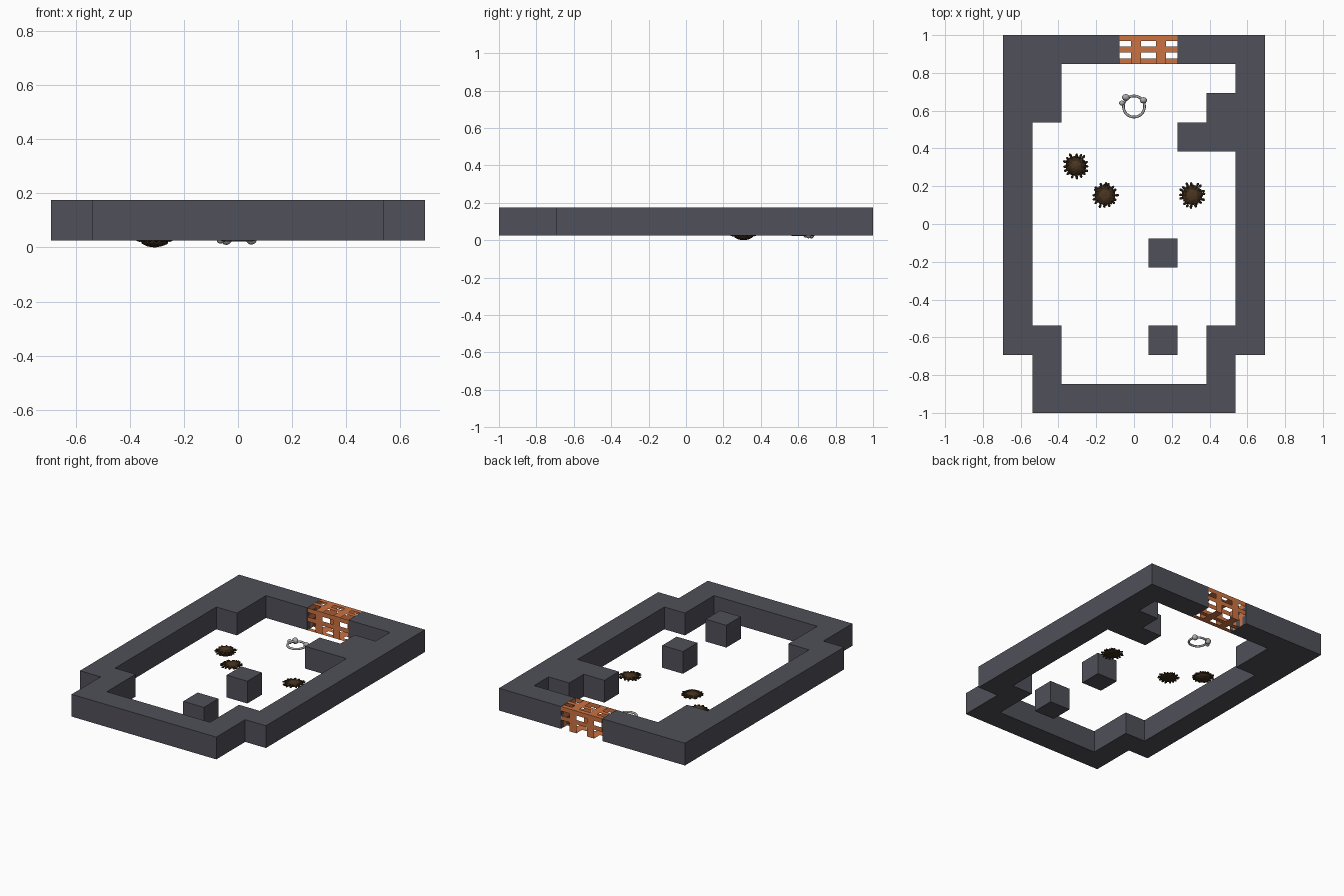
import bpy, bmesh, math, random
from mathutils import Matrix, Vector

if "Cube" in bpy.data.objects:
    bpy.data.objects.remove(bpy.data.objects["Cube"])
random.seed(4)
CELL = 2 / 13
LOW, HIGH = 0.025, 0.175


def material(name, r, g, b):
    m = bpy.data.materials.new(name)
    m.use_nodes = True
    m.diffuse_color = (r, g, b, 1)
    bsdf = m.node_tree.nodes["Principled BSDF"]
    bsdf.inputs["Base Color"].default_value = (r, g, b, 1)
    bsdf.inputs["Roughness"].default_value = 0.9
    return m


stone = material("slate grey", 0.08, 0.08, 0.1)
wood = material("orange wood", 0.6, 0.17, 0.055)
bark = material("dark brown", 0.035, 0.02, 0.008)
earth = material("earth brown", 0.07, 0.035, 0.014)
metal = material("light grey", 0.4, 0.4, 0.4)


def finish(name, bm, *mats, smooth=False):
    mesh = bpy.data.meshes.new(name)
    bm.to_mesh(mesh)
    bm.free()
    for m in mats:
        mesh.materials.append(m)
    ob = bpy.data.objects.new(name, mesh)
    bpy.context.collection.objects.link(ob)
    if smooth:
        mesh.shade_smooth()
    return ob


def blob(bm, centre, size, turn=0.0, detail=1, index=0):
    """Add an ellipsoid with the given half sizes."""
    mat = (Matrix.Translation(centre) @ Matrix.Rotation(turn, 4, 'Z')
           @ Matrix.Diagonal((*size, 1)))
    made = bmesh.ops.create_icosphere(bm, subdivisions=detail, radius=1, matrix=mat)
    for f in {f for v in made["verts"] for f in v.link_faces}:
        f.material_index = index


# Walls: plan from back to front, one letter per grid cell
PLAN = """
####..###
##......#
##.....##
#.....###
#.......#
#.......#
#.......#
#....#..#
#.......#
#.......#
##...#.##
.#.....#.
.#######.
""".split()
bm = bmesh.new()
for row, line in enumerate(PLAN):
    for col, mark in enumerate(line):
        if mark == "#":
            x, y = (col - 4.5) * CELL, 1 - row * CELL
            bm.faces.new([bm.verts.new((x + i * CELL, y - j * CELL, LOW))
                          for i, j in ((0, 1), (1, 1), (1, 0), (0, 0))])
bmesh.ops.remove_doubles(bm, verts=bm.verts, dist=0.001)
made = bmesh.ops.extrude_face_region(bm, geom=bm.faces[:], use_keep_orig=True)
bmesh.ops.translate(bm, vec=(0, 0, HIGH - LOW),
                    verts=[g for g in made["geom"] if isinstance(g, bmesh.types.BMVert)])
bmesh.ops.recalc_face_normals(bm, faces=bm.faces)
bmesh.ops.dissolve_limit(bm, angle_limit=0.02, verts=bm.verts, edges=bm.edges)
finish("walls", bm, stone)


# Gate: a box whose sides are cut-out panels of rails and posts
def panel(bm, origin, along, up):
    o, a, u = Vector(origin), Vector(along), Vector(up)
    rails = [(0, 1, s, s + 0.2) for s in (0.4, 0.8)]
    posts = [(s, s + 0.17, *span) for s in (0.2, 0.63)
             for span in ((0, 0.4), (0.6, 0.8))]
    for a0, a1, u0, u1 in rails + posts:
        bm.faces.new([bm.verts.new(o + a * p + u * q)
                      for p, q in ((a0, u0), (a1, u0), (a1, u1), (a0, u1))])


bm = bmesh.new()
x0, x1 = -CELL / 2 + 0.001, CELL * 1.5 - 0.001
y0, y1 = 1 - CELL, 1
wide, deep, tall = (x1 - x0, 0, 0), (0, CELL, 0), (0, 0, HIGH - LOW)
panel(bm, (x0, y0, LOW), wide, tall)
panel(bm, (x1, y1, LOW), (x0 - x1, 0, 0), tall)
panel(bm, (x1, y0, LOW), deep, tall)
panel(bm, (x0, y1, LOW), (0, -CELL, 0), tall)
panel(bm, (x0, y0, HIGH), wide, deep)
panel(bm, (x0, y1, LOW), wide, (0, -CELL, 0))
finish("gate", bm, wood)


# Debris piles: a brown mound ringed by dark chunks
def pile(name, x, y, z, half_height):
    bm = bmesh.new()
    blob(bm, (x, y, z), (0.055, 0.055, half_height), detail=2)
    blob(bm, (x, y, z + half_height * 0.4), (0.036, 0.036, half_height * 0.75),
         detail=2, index=1)
    for count, radius, lift in ((16, 0.06, 0), (12, 0.046, half_height * 0.45)):
        for i in range(count):
            turn = math.tau * i / count + random.uniform(-0.1, 0.1)
            r = radius + random.uniform(-0.004, 0.004)
            spot = (x + r * math.cos(turn), y + r * math.sin(turn), z + lift)
            blob(bm, spot, (random.uniform(0.01, 0.014), 0.008, 0.006), turn)
    finish(name, bm, bark, earth)


pile("left_pile", -2 * CELL, 2 * CELL, 0.027, 0.027)
pile("middle_pile", -CELL, CELL, 0.036, 0.011)
pile("right_pile", 2 * CELL, CELL, 0.036, 0.011)

# Ring with three small stones on its back half
bpy.ops.mesh.primitive_torus_add(major_radius=0.056, minor_radius=0.007,
                                 major_segments=32, minor_segments=8,
                                 location=(0, 0.622, 0.03))
ring = bpy.context.object
ring.name = "ring"
ring.data.materials.append(metal)
ring.data.shade_smooth()
bm = bmesh.new()
for x, y, r in ((-0.043, 0.67, 0.021), (-0.064, 0.64, 0.016), (0.05, 0.655, 0.02)):
    blob(bm, (x, y, 0.03), (r, r * 0.85, r), detail=2)
finish("ring_stones", bm, metal, smooth=True)
